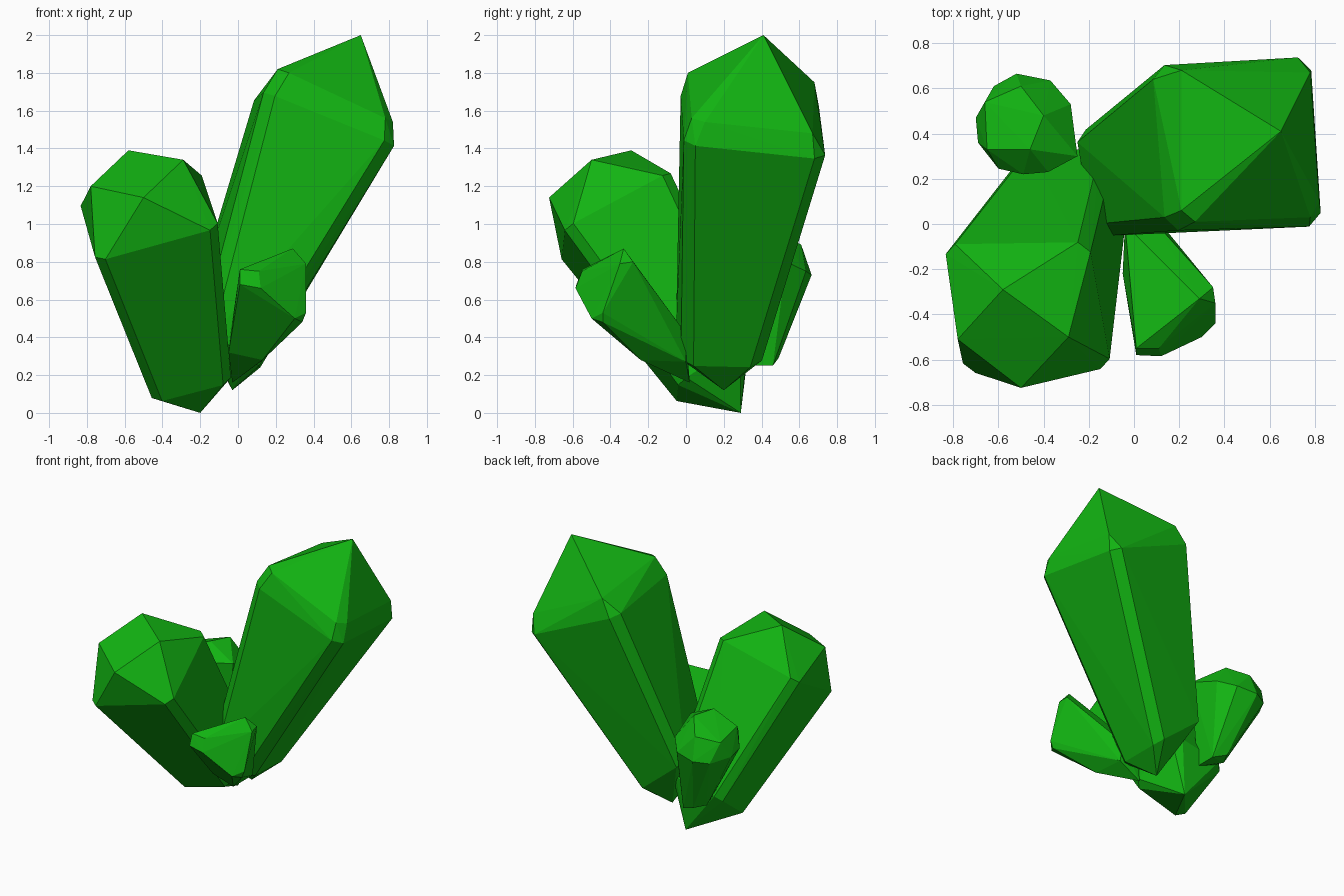
import bpy, bmesh
from mathutils import Vector

if "Cube" in bpy.data.objects:
    bpy.data.objects.remove(bpy.data.objects["Cube"])

green = bpy.data.materials.new("crystal green")
green.diffuse_color = (0.006, 0.45, 0.006, 1)
green.use_nodes = True
green.node_tree.nodes["Principled BSDF"].inputs["Base Color"].default_value = green.diffuse_color


def chamfer(ring, size):
    """Split every corner of a section into two points, trimming the corner."""
    pts = [Vector(p) for p in ring]
    if not size:
        return pts
    out = []
    for i, p in enumerate(pts):
        for q in (pts[i - 1], pts[(i + 1) % len(pts)]):
            out.append(p + (q - p).normalized() * size)
    return out


def crystal(name, foot, shoulder, crown, root, size=0.0):
    """Leaning faceted prism: chamfered foot and shoulder sections, crown and root points."""
    bm = bmesh.new()
    for p in chamfer(foot, size) + chamfer(shoulder, size) + [Vector(p) for p in crown + root]:
        bm.verts.new(p)
    hull = bmesh.ops.convex_hull(bm, input=bm.verts)
    bmesh.ops.delete(bm, geom=list({v for v in hull["geom_interior"] + hull["geom_unused"]
                                    if isinstance(v, bmesh.types.BMVert)}), context='VERTS')
    bmesh.ops.recalc_face_normals(bm, faces=bm.faces)
    me = bpy.data.meshes.new(name)
    bm.to_mesh(me)
    bm.free()
    me.materials.append(green)
    ob = bpy.data.objects.new(name, me)
    bpy.context.collection.objects.link(ob)


# tall crystal leaning to the right and back
crystal("tall_crystal",
        foot=[(-.18, -.06, .45), (.11, -.02, .25), (.12, .40, .24), (-.26, .42, .55)],
        shoulder=[(.14, -.03, 1.70), (.83, -.01, 1.42), (.78, .74, 1.34), (.08, .70, 1.65)],
        crown=[(.65, .41, 2.0), (.21, .06, 1.82), (.27, .01, 1.80), (.78, .03, 1.56),
               (.82, .10, 1.54), (.78, .67, 1.48), (.21, .68, 1.75)],
        root=[(-.03, .20, .12)], size=.06)

# broad crystal leaning to the left and front
crystal("broad_crystal",
        foot=[(-.45, -.05, .05), (-.03, -.04, .16), (-.10, .33, .40), (-.51, .33, .32)],
        shoulder=[(-.75, -.66, .80), (-.10, -.64, .98), (-.20, -.08, 1.28), (-.84, -.09, 1.12)],
        crown=[(-.58, -.29, 1.39), (-.50, -.725, 1.14), (-.29, -.50, 1.34),
               (-.78, -.51, 1.20)],
        root=[(-.20, .29, 0)], size=.05)

# small crystal at the front
crystal("small_front_crystal",
        foot=[(-.05, -.22, .32), (.13, -.24, .28), (.12, .0, .27), (-.03, .02, .16)],
        shoulder=[(.01, -.58, .68), (.12, -.585, .66), (.30, -.50, .50), (.34, -.44, .48),
                  (.36, -.44, .53), (.36, -.35, .79), (.35, -.28, .80)],
        crown=[(.01, -.55, .76), (.11, -.55, .75), (.29, -.33, .87)],
        root=[(.10, .0, .42), (-.04, .0, .42)])

# small crystal at the back
crystal("small_back_crystal",
        foot=[(-.45, .40, .29), (-.40, .49, .29), (-.30, .46, .25), (-.30, .30, .25), (-.42, .30, .30)],
        shoulder=[(-.70, .47, .74), (-.62, .61, .72), (-.52, .665, .73), (-.37, .635, .75),
                  (-.28, .53, .80), (-.25, .30, .88), (-.38, .23, .88), (-.49, .22, .86),
                  (-.60, .245, .82), (-.69, .36, .76)],
        crown=[(-.66, .54, .86), (-.50, .61, .89), (-.40, .48, .97), (-.46, .33, .98), (-.65, .33, .90)],
        root=[])
